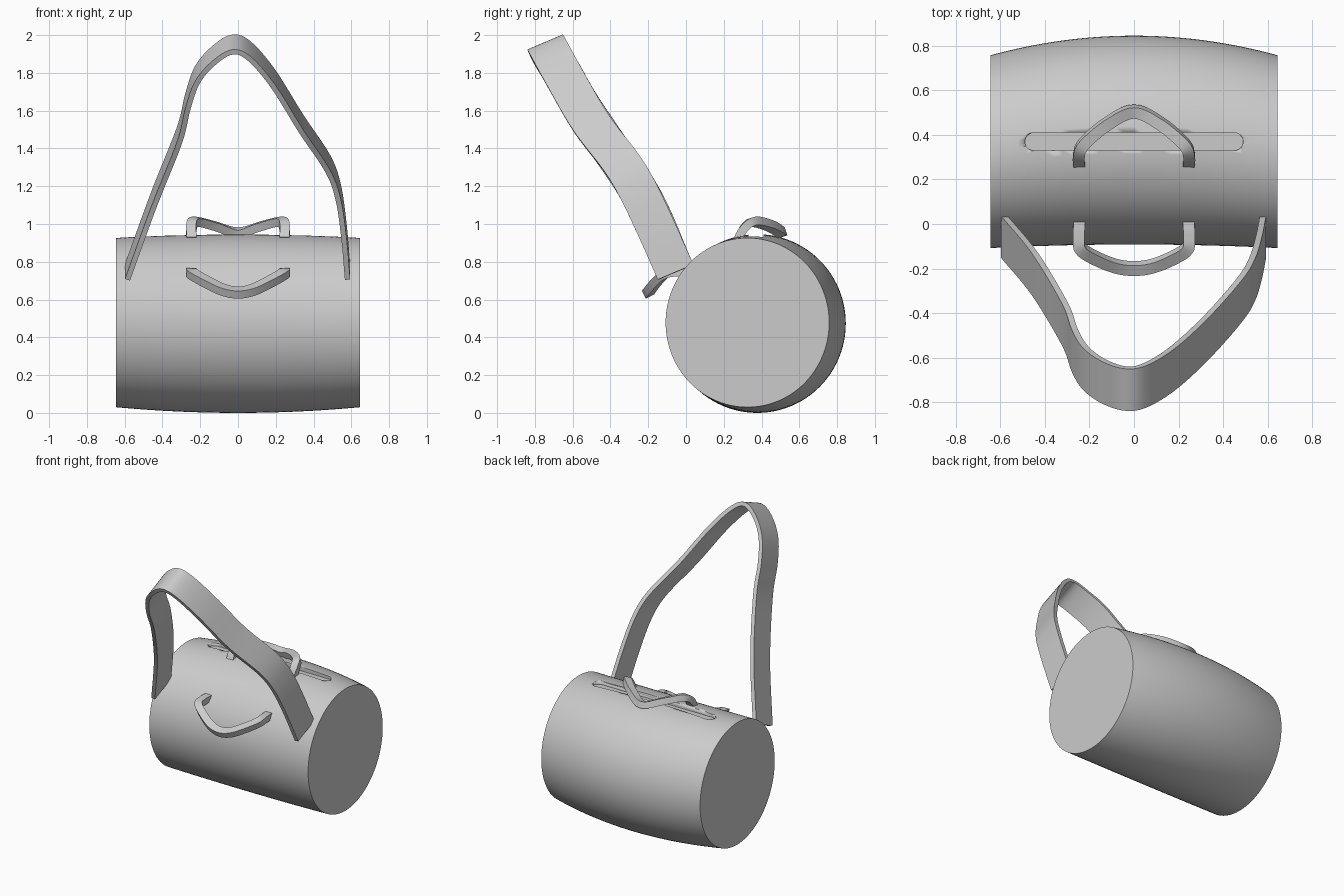
import bpy, bmesh, math
from mathutils import Vector

if "Cube" in bpy.data.objects:
    bpy.data.objects.remove(bpy.data.objects["Cube"])

grey = bpy.data.materials.new("grey fabric")
grey.diffuse_color = (0.6, 0.6, 0.6, 1)
grey.use_nodes = True
grey.node_tree.nodes["Principled BSDF"].inputs["Base Color"].default_value = grey.diffuse_color


def make_object(name, bm, angle=35):
    bmesh.ops.recalc_face_normals(bm, faces=bm.faces)
    mesh = bpy.data.meshes.new(name)
    bm.to_mesh(mesh)
    bm.free()
    mesh.materials.append(grey)
    ob = bpy.data.objects.new(name, mesh)
    bpy.context.collection.objects.link(ob)
    bpy.ops.object.select_all(action='DESELECT')
    ob.select_set(True)
    bpy.context.view_layer.objects.active = ob
    bpy.ops.object.shade_smooth_by_angle(angle=math.radians(angle))
    return ob


def loft(rings):
    """Skin closed rings and cap both ends."""
    bm = bmesh.new()
    rows = [[bm.verts.new(p) for p in r] for r in rings]
    n = len(rows[0])
    for a, b in zip(rows, rows[1:]):
        for i in range(n):
            j = (i + 1) % n
            bm.faces.new((a[i], a[j], b[j], b[i]))
    bm.faces.new(rows[0])
    bm.faces.new(rows[-1])
    return bm


def smooth_path(pts, steps=6):
    """Catmull-Rom curve through the points."""
    p = [Vector(q) for q in pts]
    p = [2 * p[0] - p[1]] + p + [2 * p[-1] - p[-2]]
    out = []
    for a, b, c, d in zip(p, p[1:], p[2:], p[3:]):
        for k in range(steps):
            t = k / steps
            out.append(0.5 * (2 * b + (c - a) * t + (2 * a - 5 * b + 4 * c - d) * t * t
                              + (3 * b - a - 3 * c + d) * t ** 3))
    return out + [p[-2]]


def sweep(name, pts, side, width, thick, square):
    """Rectangular band along a path; side is the width direction."""
    path = smooth_path(pts)
    side = Vector(side).normalized()
    rings = []
    for i, c in enumerate(path):
        t = (path[min(i + 1, len(path) - 1)] - path[max(i - 1, 0)]).normalized()
        n = t.cross(side).normalized()
        u = n.cross(t) if square else side
        u, n = u * width / 2, n * thick / 2
        rings.append([c - u - n, c + u - n, c + u + n, c - u + n])
    return make_object(name, loft(rings))


def mirrored(half):
    return half + [(-x, y, z) for x, y, z in half[-2::-1]]


# Barrel-shaped bag body, bulging towards the back
rings = []
for k in range(33):
    x = -0.645 + 1.29 * k / 32
    f = 1 - (x / 0.645) ** 2
    cy, ry = 0.325 + 0.052 * f, 0.433 + 0.036 * f
    cz, rz = 0.478 - 0.005 * f, 0.448 + 0.025 * f
    rings.append([(x, cy + ry * math.cos(a), cz + rz * math.sin(a))
                  for a in (2 * math.pi * i / 96 for i in range(96))])
body = make_object("bag_body", loft(rings))

# Rounded slot sunk into the top of the body
outline = []
for i in range(26):
    a = math.pi * (i % 13) / 12 + (-math.pi / 2 if i < 13 else math.pi / 2)
    outline.append(((0.45 if i < 13 else -0.45) + 0.04 * math.cos(a), 0.37 + 0.04 * math.sin(a)))
cutter = make_object("slot_cutter", loft([[(x, y, z) for x, y in outline] for z in (0.912, 1.1)]))
cutter.hide_render = True
cutter.hide_set(True)
cut = body.modifiers.new("slot", 'BOOLEAN')
cut.operation, cut.object, cut.solver = 'DIFFERENCE', cutter, 'EXACT'
bpy.context.view_layer.objects.active = body
bpy.ops.object.modifier_apply(modifier="slot")
bpy.data.objects.remove(cutter)

# Carry handles
sweep("front_handle", mirrored([(0.245, 0.02, 0.745), (0.248, -0.05, 0.745), (0.24, -0.11, 0.735),
                                (0.17, -0.155, 0.695), (0.08, -0.19, 0.652), (0, -0.2, 0.637)]),
      (0, -0.45, 0.89), 0.045, 0.052, True)
sweep("back_handle", mirrored([(0.247, 0.275, 0.92), (0.247, 0.31, 0.98), (0.225, 0.36, 1.012),
                               (0.12, 0.45, 0.988), (0, 0.505, 0.953)]),
      (0, -0.32, 0.95), 0.045, 0.052, True)

# Shoulder strap, leaning forward
sweep("shoulder_strap", [(-0.585, -0.055, 0.745), (-0.445, -0.225, 1.13), (-0.31, -0.45, 1.47),
                         (-0.265, -0.57, 1.65), (-0.215, -0.65, 1.79), (-0.13, -0.71, 1.89),
                         (-0.03, -0.74, 1.95), (0.06, -0.72, 1.915), (0.185, -0.64, 1.77),
                         (0.335, -0.5, 1.53), (0.475, -0.34, 1.32), (0.53, -0.25, 1.17),
                         (0.56, -0.155, 0.97), (0.58, -0.055, 0.745)],
      (0, 0.92, 0.39), 0.205, 0.028, False)
